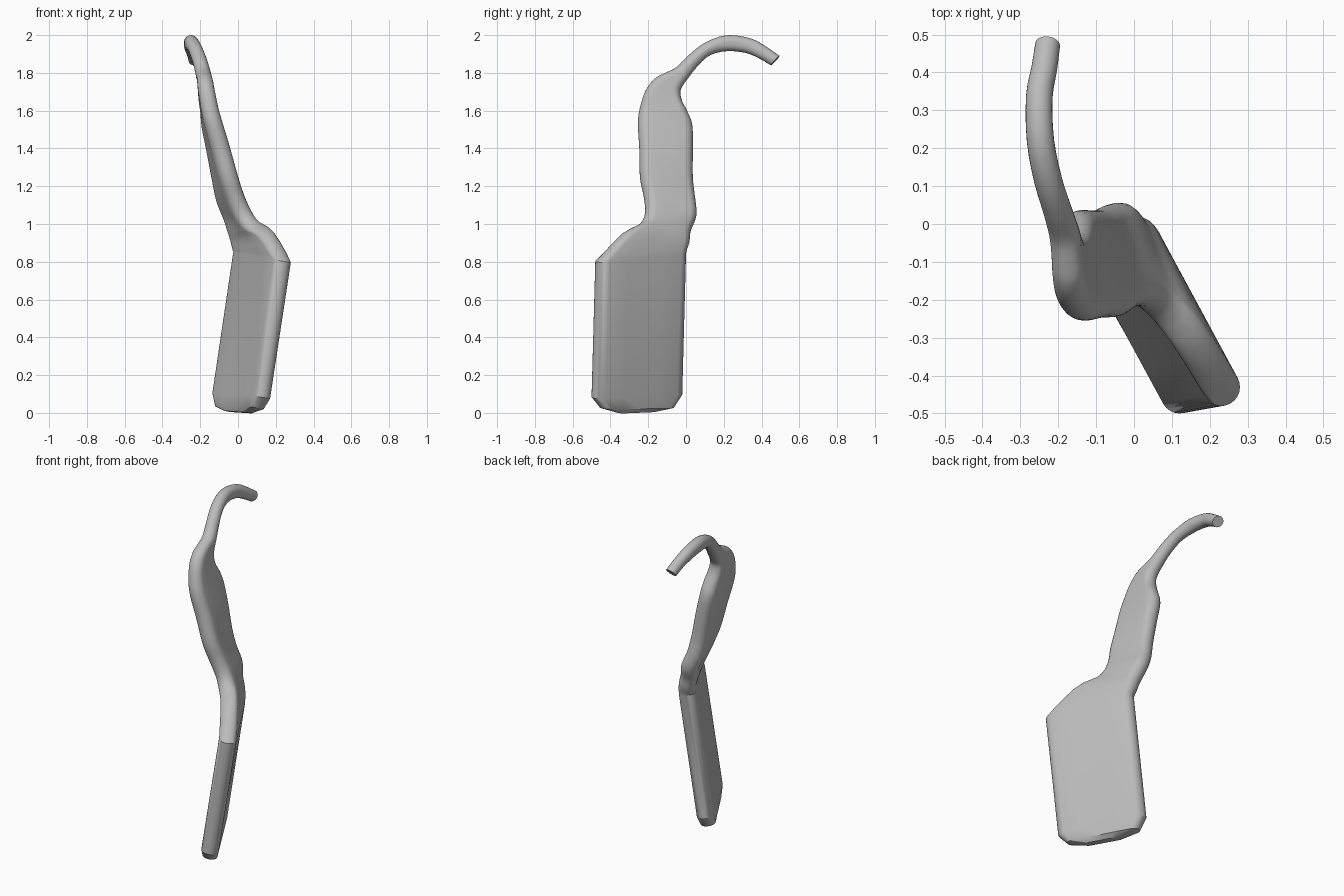
import bpy, math
from mathutils import Vector

cube = bpy.data.objects.get("Cube")
if cube:
    bpy.data.objects.remove(cube, do_unlink=True)

grey = bpy.data.materials.new("plain_grey")
grey.use_nodes = True
colour = (0.5, 0.5, 0.5, 1)
grey.diffuse_color = colour
next(n for n in grey.node_tree.nodes if n.type == 'BSDF_PRINCIPLED').inputs["Base Color"].default_value = colour

# Each section: front edge point, back edge point, half thickness
blade = [
    ((.06, -.36, 0), (-.06, -.17, .008), .025),
    ((.115, -.45, .025), (-.10, -.07, .03), .042),
    ((.144, -.494, .08), (-.11, -.026, .10), .05),
    ((.254, -.474, .80), (.001, -.006, .85), .05),
]
neck = [
    ((.165, -.335, .95), (-.01, .012, .90), .05),
    ((.085, -.245, 1.0), (-.025, .022, .96), .05),
    ((.035, -.215, 1.06), (-.045, .053, 1.04), .05),
    ((-.005, -.222, 1.15), (-.08, .047, 1.13), .05),
    ((-.04, -.243, 1.25), (-.10, .035, 1.24), .05),
    ((-.085, -.247, 1.40), (-.125, .036, 1.39), .05),
    ((-.125, -.255, 1.53), (-.15, .034, 1.52), .048),
    ((-.148, -.245, 1.61), (-.155, .01, 1.59), .046),
]
hook = [
    ((-.165, -.215, 1.705), (-.165, -.02, 1.65), .044),
    ((-.175, -.165, 1.77), (-.17, -.03, 1.70), .042),
    ((-.18, -.11, 1.80), (-.175, -.015, 1.735), .04),
    ((-.185, -.05, 1.83), (-.185, .01, 1.77), .04),
    ((-.20, .01, 1.89), (-.205, .065, 1.84), .038),
    ((-.225, .10, 1.96), (-.228, .13, 1.895), .037),
    ((-.247, .22, 2.0), (-.247, .22, 1.915), .036),
    ((-.25, .35, 1.98), (-.25, .32, 1.905), .035),
    ((-.237, .43, 1.935), (-.237, .39, 1.875), .034),
    ((-.228, .495, 1.89), (-.228, .45, 1.84), .033),
]
STEPS, ARC, FLAT = 3, 12, 4


def vec(section):
    return Vector((*section[0], *section[1], section[2]))


def smooth(rows):
    """Run a flowing curve through the sections."""
    out = []
    for i in range(len(rows) - 1):
        p0, p1 = rows[max(i - 1, 0)], rows[i]
        p2, p3 = rows[i + 1], rows[min(i + 2, len(rows) - 1)]
        for k in range(STEPS):
            t = k / STEPS
            out.append(0.5 * (2 * p1 + (p2 - p0) * t + (2 * p0 - 5 * p1 + 4 * p2 - p3) * t ** 2
                              + (3 * p1 - p0 - 3 * p2 + p3) * t ** 3))
    return out + [rows[-1]]


rows = [vec(s) for s in blade[:-1]] + smooth([vec(s) for s in blade[-1:] + neck + hook])
mids = [(Vector(r[0:3]) + Vector(r[3:6])) / 2 for r in rows]


def ring(i):
    """Round-ended slab outline; it narrows to a circle along the hook."""
    a, b, r = Vector(rows[i][0:3]), Vector(rows[i][3:6]), rows[i][6]
    e = (a - b).normalized()
    if i < len(blade):
        along = mids[3] - mids[2]
    else:
        along = mids[min(i + 1, len(mids) - 1)] - mids[i - 1]
    n = e.cross(along).normalized()
    inset = min(r, (a - b).length / 2)
    ends = [(a - e * inset, 0), (b + e * inset, math.pi)]
    pts = []
    for k, (centre, turn) in enumerate(ends):
        for j in range(ARC + 1):
            t = turn - math.pi / 2 + math.pi * j / ARC
            pts.append(centre + e * inset * math.cos(t) + n * r * math.sin(t))
        start, stop = pts[-1], ends[1 - k][0] + n * r * (1 if k == 0 else -1)
        pts += [start.lerp(stop, j / FLAT) for j in range(1, FLAT)]
    return pts


# Skin the sections into one continuous paddle with a hooked handle
verts, faces = [], []
for i in range(len(rows)):
    verts += ring(i)
size = len(verts) // len(rows)
for i in range(len(rows) - 1):
    for j in range(size):
        k = (j + 1) % size
        faces.append((i * size + j, i * size + k, (i + 1) * size + k, (i + 1) * size + j))
faces.append(tuple(reversed(range(size))))
faces.append(tuple(range(len(verts) - size, len(verts))))

mesh = bpy.data.meshes.new("hooked_paddle")
mesh.from_pydata(verts, [], faces)
mesh.materials.append(grey)
paddle = bpy.data.objects.new("hooked_paddle", mesh)
bpy.context.collection.objects.link(paddle)
bpy.ops.object.select_all(action='DESELECT')
paddle.select_set(True)
bpy.context.view_layer.objects.active = paddle
bpy.ops.object.mode_set(mode='EDIT')
bpy.ops.mesh.select_all(action='SELECT')
bpy.ops.mesh.normals_make_consistent(inside=False)
bpy.ops.object.mode_set(mode='OBJECT')
bpy.ops.object.shade_smooth_by_angle(angle=math.radians(30))
